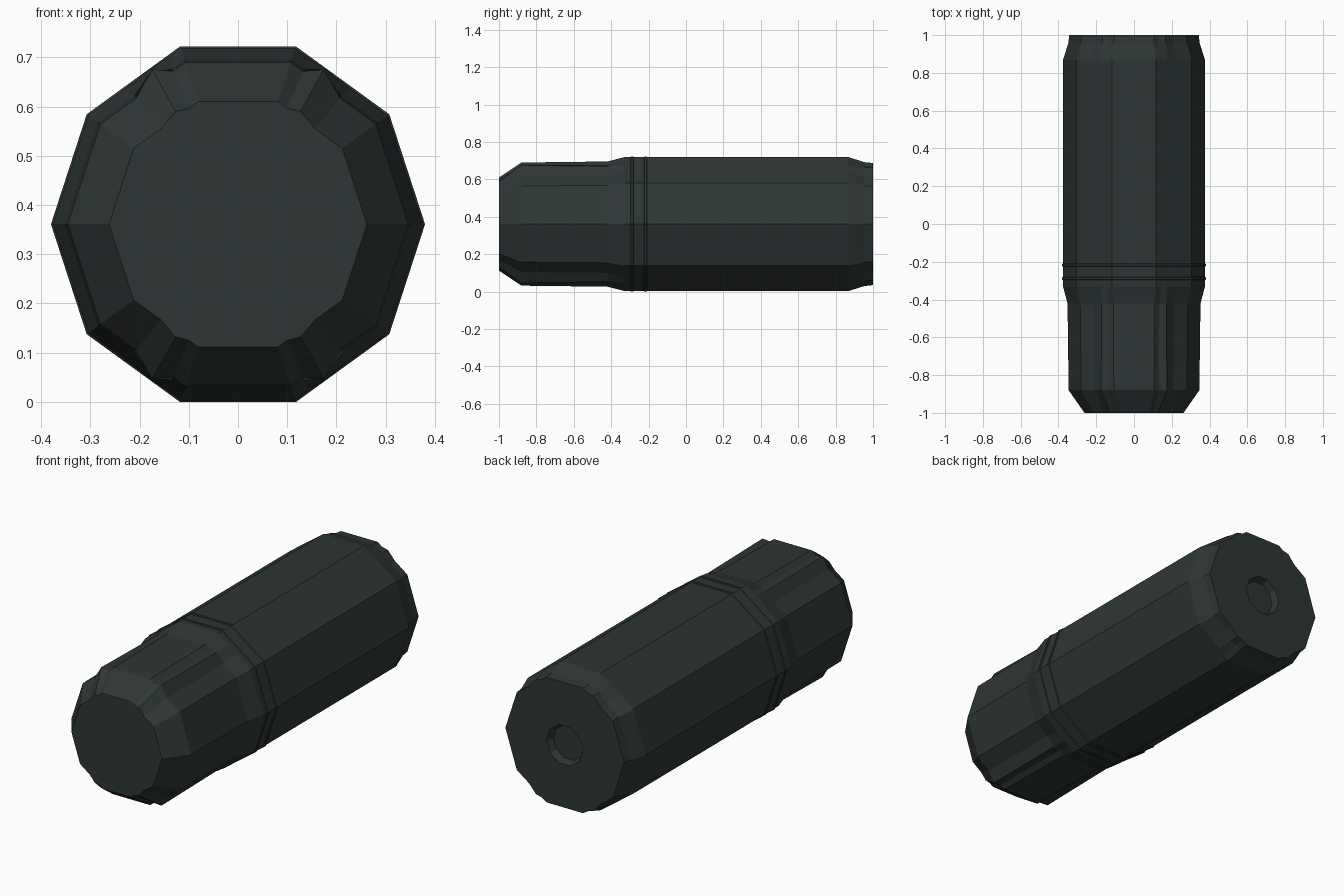
import bpy, bmesh, math

if "Cube" in bpy.data.objects:
    bpy.data.objects.remove(bpy.data.objects["Cube"])

CZ = 0.361      # height of the long axis
STEP = math.pi / 5
RIB_SIDES = (1, 3, 6, 8)   # the four diagonal facets carry a lengthwise rib

mat = bpy.data.materials.new("dark green grey")
mat.diffuse_color = (0.027, 0.037, 0.035, 1)
mat.use_nodes = True
mat.node_tree.nodes["Principled BSDF"].inputs["Base Color"].default_value = mat.diffuse_color


def ring_points(y, r, bump):
    """Decagon cross-section; diagonal facets get a small three-point rib."""
    pts = []
    apothem = r * math.cos(STEP / 2)
    for i in range(10):
        a = i * STEP
        pts.append((r * math.cos(a), y, CZ + r * math.sin(a)))
        if i in RIB_SIDES:
            mid = a + STEP / 2
            # the rib leans towards the top or bottom of the body
            lean = 1 if i in (1, 6) else -1
            offsets = [(-3, 0), (7, bump), (13, 0)] if lean > 0 else [(-13, 0), (-7, bump), (3, 0)]
            for deg, up in offsets:
                t = math.radians(deg)
                rr = apothem / math.cos(t) + up
                pts.append((rr * math.cos(mid + t), y, CZ + rr * math.sin(mid + t)))
    return pts


# Profile from nose to base: y, radius, rib height
profile = [
    (-1.0, 0.262, 0.011), (-0.88, 0.346, 0.028), (-0.42, 0.352, 0.016),
    (-0.33, 0.376, 0.002),
    # two thin raised bands
    (-0.297, 0.376, 0), (-0.294, 0.380, 0), (-0.283, 0.380, 0), (-0.280, 0.376, 0),
    (-0.225, 0.376, 0), (-0.222, 0.380, 0), (-0.211, 0.380, 0), (-0.208, 0.376, 0),
    # long body and chamfered base
    (0.87, 0.376, 0), (0.955, 0.348, 0.014), (1.0, 0.343, 0.014),
    # recess in the base
    (1.0, 0.105, 0), (0.965, 0.09, 0),
]

bm = bmesh.new()
rings = [[bm.verts.new(p) for p in ring_points(*row)] for row in profile]
for a, b in zip(rings, rings[1:]):
    n = len(a)
    for i in range(n):
        j = (i + 1) % n
        bm.faces.new((a[i], a[j], b[j], b[i]))
bm.faces.new(rings[0])
bm.faces.new(rings[-1])
bmesh.ops.recalc_face_normals(bm, faces=bm.faces)

mesh = bpy.data.meshes.new("faceted_casing")
bm.to_mesh(mesh)
bm.free()
mesh.materials.append(mat)
casing = bpy.data.objects.new("faceted_casing", mesh)
bpy.context.collection.objects.link(casing)
